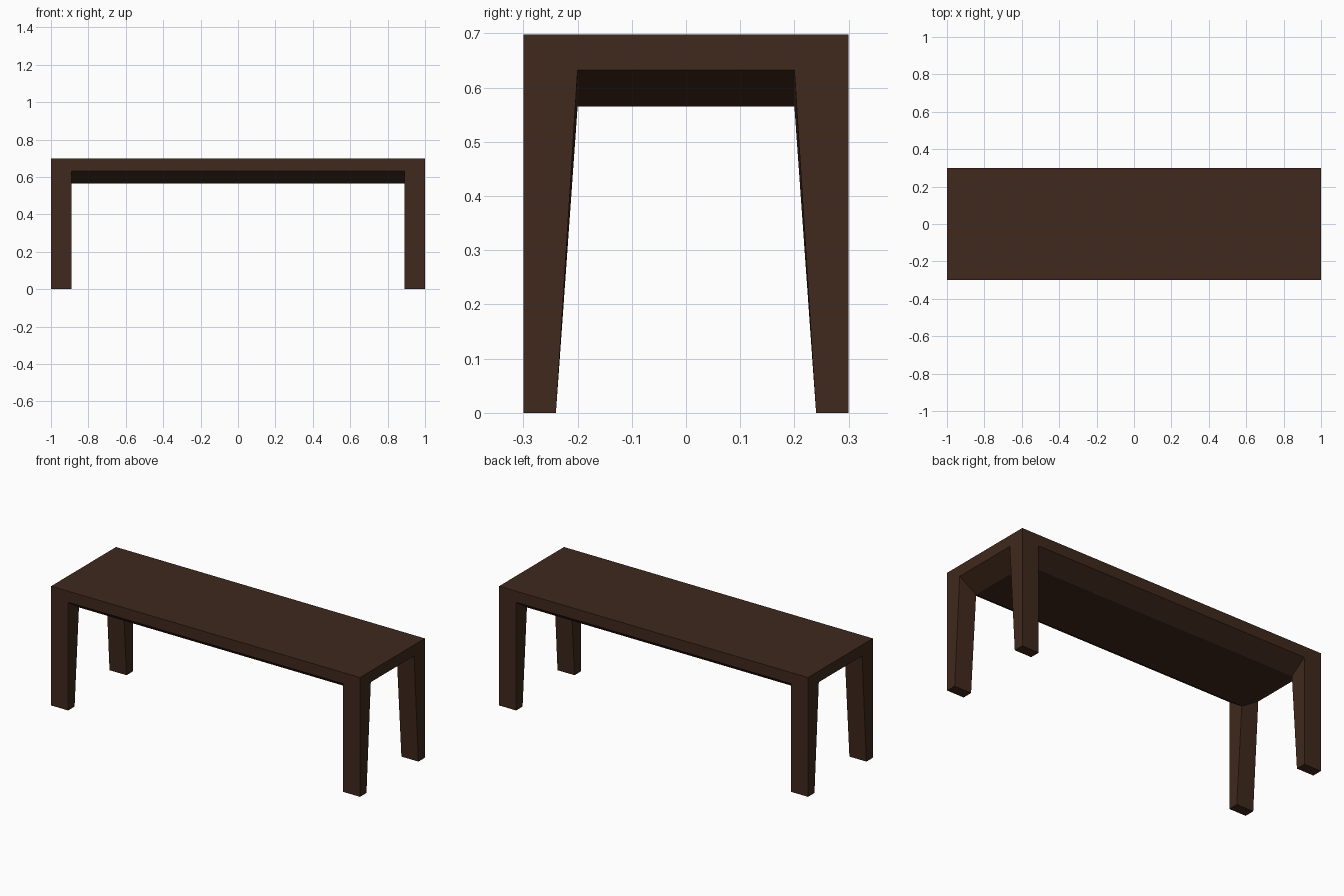
import bpy, bmesh

if "Cube" in bpy.data.objects:
    bpy.data.objects.remove(bpy.data.objects["Cube"])

TOP, RIM, UNDER = 0.698, 0.633, 0.565   # top surface, outer rim underside, central underside
X, Y = 1.0, 0.30                        # outer half sizes
IX, IY, FY = 0.89, 0.20, 0.24           # inner leg x, inner leg y at top and at foot

# One quarter of the bench: named points
P = {
    "t0": (0, 0, TOP), "tx": (X, 0, TOP), "txy": (X, Y, TOP), "ty": (0, Y, TOP),
    "f0": (IX, FY, 0), "fx": (X, FY, 0), "fxy": (X, Y, 0), "fy": (IX, Y, 0),
    "e0": (X, 0, RIM), "e": (X, IY, RIM), "l0": (0, Y, RIM), "l": (IX, Y, RIM),
    "u0": (0, 0, UNDER), "ux": (IX, 0, UNDER), "u": (IX, IY, UNDER), "uy": (0, IY, UNDER),
}
FACES = [
    "t0 tx txy ty",            # seat top
    "tx e0 e fx fxy txy",      # end frame
    "ty txy fxy fy l l0",      # long side frame
    "f0 fy fxy fx",            # foot
    "u f0 fx e",               # leg inside, tapered
    "l fy f0 u",               # leg inside, straight
    "u0 uy u ux",              # flat underside
    "e0 ux u e",               # end bevel
    "l0 l u uy",               # long bevel
]

bm = bmesh.new()
v = {name: bm.verts.new(co) for name, co in P.items()}
faces = [bm.faces.new([v[n] for n in f.split()]) for f in FACES]
bmesh.ops.recalc_face_normals(bm, faces=faces)
if faces[0].normal.z < 0:
    bmesh.ops.reverse_faces(bm, faces=faces)
mesh = bpy.data.meshes.new("bench")
bm.to_mesh(mesh)
bm.free()

bench = bpy.data.objects.new("bench", mesh)
bpy.context.collection.objects.link(bench)

# Mirror to the other three corners
mirror = bench.modifiers.new("mirror", "MIRROR")
mirror.use_axis = (True, True, False)
mirror.merge_threshold = 0.0005

# Dark wood
wood = bpy.data.materials.new("dark_wood")
wood.diffuse_color = (0.05, 0.022, 0.012, 1)
wood.use_nodes = True
wood.node_tree.nodes["Principled BSDF"].inputs["Base Color"].default_value = wood.diffuse_color
mesh.materials.append(wood)
